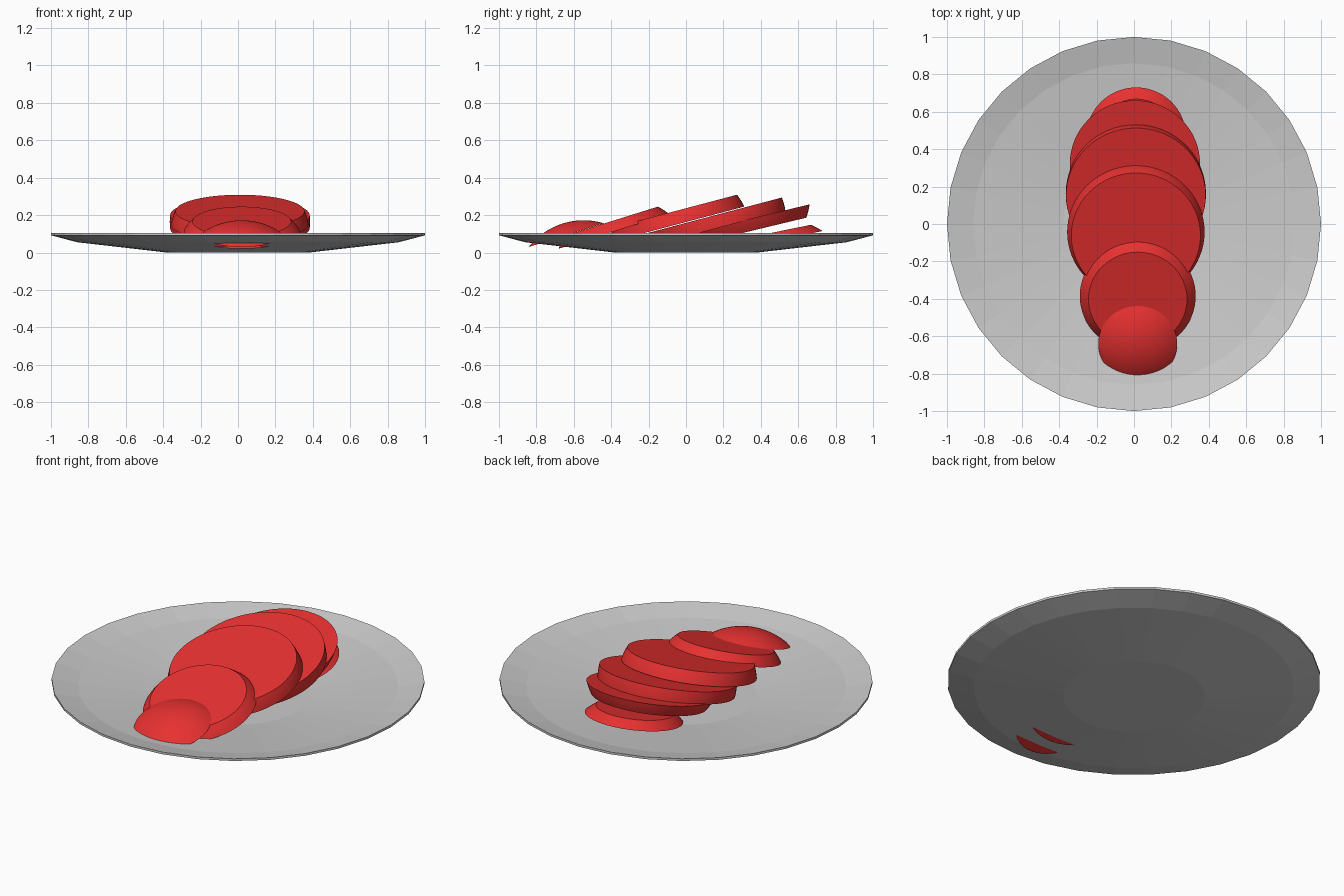
import bpy, math
from mathutils import Matrix

if "Cube" in bpy.data.objects:
    bpy.data.objects.remove(bpy.data.objects["Cube"])

R = 0.375  # radius of the whole fruit before slicing

red = bpy.data.materials.new("tomato_red")
red.diffuse_color = (0.8, 0.03, 0.03, 1)
red.use_nodes = True
red.node_tree.nodes["Principled BSDF"].inputs["Base Color"].default_value = red.diffuse_color


def lathe(name, profile, n):
    """Spin (radius, z) points round z; open ends are closed with flat n-gons."""
    verts = [(r * math.sin(2 * math.pi * i / n), r * math.cos(2 * math.pi * i / n), z)
             for r, z in profile for i in range(n)]
    faces = []
    for k in range(len(profile) - 1):
        for i in range(n):
            j = (i + 1) % n
            faces.append((k * n + j, k * n + i, (k + 1) * n + i, (k + 1) * n + j))
    last = (len(profile) - 1) * n
    faces.append(tuple(range(n)))
    faces.append(tuple(reversed(range(last, last + n))))
    mesh = bpy.data.meshes.new(name)
    mesh.from_pydata(verts, [], faces)
    obj = bpy.data.objects.new(name, mesh)
    bpy.context.collection.objects.link(obj)
    return obj


def slice_of_fruit(name, h0, h1, y, z, tilt, x=0.015):
    """Layer of the sphere between heights h0 and h1, laid at a tilt."""
    steps = 10 if h1 >= R * 0.98 else 4
    a0, a1 = math.asin(h0 / R), math.asin(min(h1 / R, 0.9998))
    prof = []
    for k in range(steps + 1):
        a = a0 + (a1 - a0) * k / steps
        prof.append((R * math.cos(a), R * math.sin(a) - h0))
    obj = lathe(name, prof, 64)
    obj.data.materials.append(red)
    obj.matrix_world = Matrix.Translation((x, y, z)) @ Matrix.Rotation(math.radians(tilt), 4, 'X')
    bpy.ops.object.select_all(action='DESELECT')
    obj.select_set(True)
    bpy.context.view_layer.objects.active = obj
    bpy.ops.object.shade_smooth_by_angle(angle=math.radians(30))
    return obj


# Shallow plate, 32 sides
lathe("plate", [(0.38, 0.0), (0.86, 0.055), (1.0, 0.092), (1.0, 0.105),
                (0.86, 0.073), (0.38, 0.018)], 32)

# Slices fanned from front to back
slice_of_fruit("end_cap", 0.31, R, -0.64, 0.093, 17.5, 0.02)
slice_of_fruit("slice_2", 0.211, 0.267, -0.385, 0.113, 17.4, 0.02)
slice_of_fruit("slice_3", 0.075, 0.146, -0.043, 0.152, 14.8, 0.01)
slice_of_fruit("slice_4", -0.035, 0.035, 0.17, 0.131, 14.8, 0.01)
slice_of_fruit("slice_5", -0.205, -0.14, 0.338, 0.113, 13.5, 0.005)
slice_of_fruit("slice_6", 0.265, 0.31, 0.47, 0.062, 11.5, 0.012)
